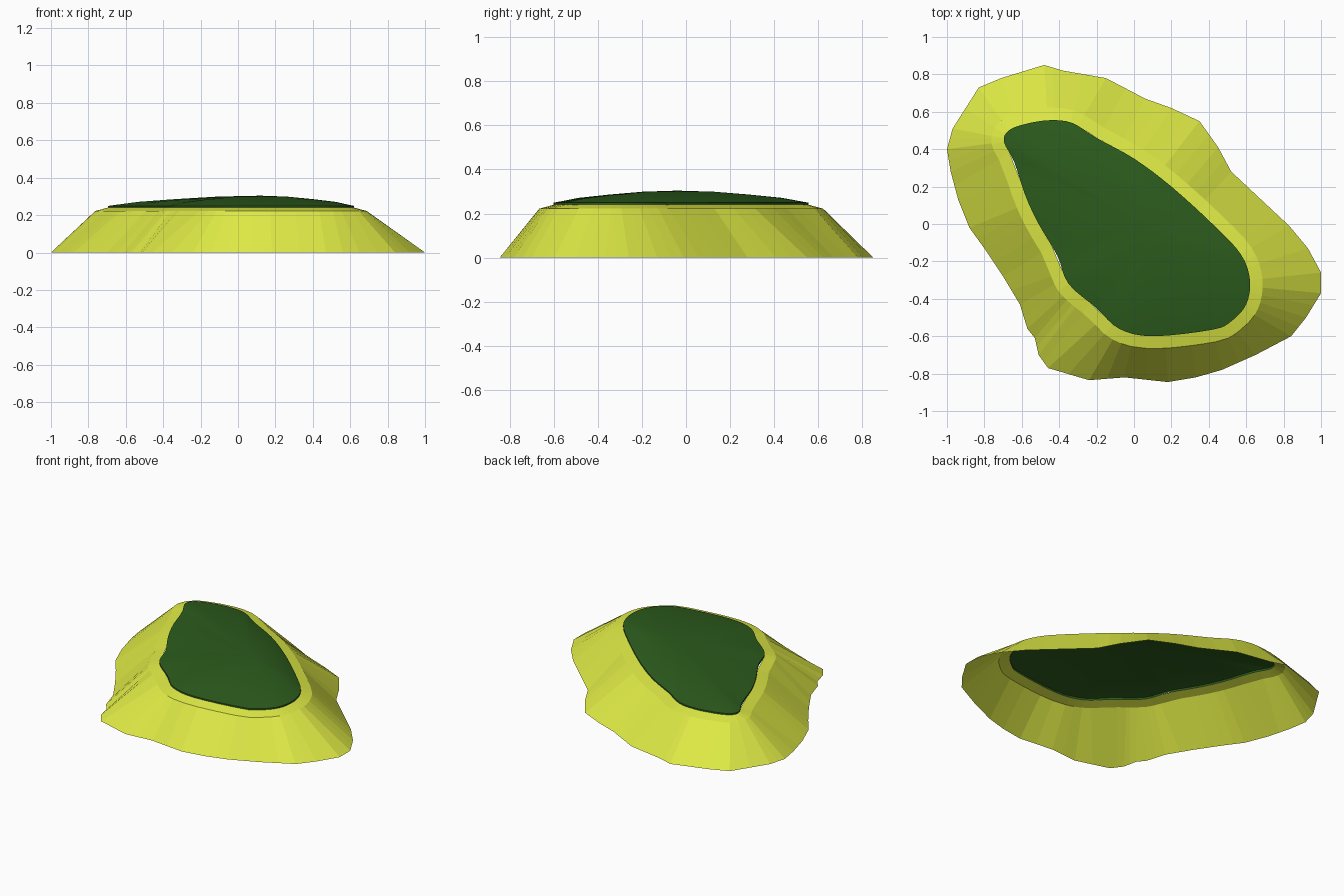
import bpy
from mathutils import Vector
from mathutils.geometry import intersect_point_line

if "Cube" in bpy.data.objects:
    bpy.data.objects.remove(bpy.data.objects["Cube"])

# Outline of the foot of the slope, and of the grass patch (x, y)
FOOT = [(-1, .40), (-.97, .51), (-.83, .73), (-.71, .78), (-.48, .85), (-.38, .82),
        (-.15, .78), (.06, .67), (.2, .62), (.35, .55), (.45, .41), (.52, .28),
        (.68, .13), (.83, -.01), (.93, -.13), (1, -.26), (1, -.37), (.92, -.5),
        (.84, -.6), (.65, -.7), (.47, -.78), (.33, -.82), (.18, -.845), (-.05, -.82),
        (-.24, -.835), (-.46, -.77), (-.51, -.70), (-.53, -.61), (-.57, -.56),
        (-.61, -.43), (-.70, -.28), (-.8, -.13), (-.88, -.02), (-.94, .13), (-.98, .28)]
GRASS = [(-.695, .44), (-.67, .5), (-.58, .535), (-.45, .555), (-.33, .54), (-.2, .46),
         (0, .35), (.2, .20), (.42, 0), (.57, -.16), (.62, -.3), (.6, -.43),
         (.52, -.52), (.42, -.565), (.1, -.6), (-.08, -.56), (-.2, -.45),
         (-.35, -.32), (-.41, -.17), (-.51, 0), (-.58, .15), (-.64, .33)]


def material(name, rgb):
    m = bpy.data.materials.new(name)
    m.diffuse_color = (*rgb, 1)
    m.use_nodes = True
    m.node_tree.nodes["Principled BSDF"].inputs["Base Color"].default_value = m.diffuse_color
    return m


def subdivide(pts, n, smooth):
    """Closed outline with n points per span, straight or Catmull-Rom."""
    p = [Vector(q) for q in pts]
    out = []
    for i in range(len(p)):
        a, b, c, d = (p[(i + k) % len(p)] for k in (-1, 0, 1, 2))
        for j in range(n):
            t = j / n
            if smooth:
                out.append(.5 * (2 * b + (c - a) * t + (2 * a - 5 * b + 4 * c - d) * t * t
                                 + (3 * b - a - 3 * c + d) * t ** 3))
            else:
                out.append(b.lerp(c, t))
    return out


def closest(p, loop):
    """Closest point to p on a closed outline."""
    best = None
    for a, b in zip(loop, loop[1:] + loop[:1]):
        t = intersect_point_line(p, a, b)[1]
        q = a.lerp(b, min(max(t, 0), 1))
        if best is None or (p - q).length < (p - best).length:
            best = q
    return best


def loft(name, rings, mat, tip=None):
    """Join clockwise rings of (outline, z) from the bottom up, with optional centre tip."""
    n = len(rings[0][0])
    verts = [(p.x, p.y, z) for loop, z in rings for p in loop]
    faces = [(r * n + i, r * n + n + i, r * n + n + (i + 1) % n, r * n + (i + 1) % n)
             for r in range(len(rings) - 1) for i in range(n)]
    if tip:
        base = (len(rings) - 1) * n
        faces += [(base + i, len(verts), base + (i + 1) % n) for i in range(n)]
        verts.append(tip)
    me = bpy.data.meshes.new(name)
    me.from_pydata(verts, [], faces)
    me.materials.append(mat)
    ob = bpy.data.objects.new(name, me)
    bpy.context.collection.objects.link(ob)
    return ob


grass = subdivide(GRASS, 4, True)

# Sandy slope: open faceted skirt, then a shallow shoulder up to the grass
foot = subdivide(FOOT, 2, False)
lip = [closest(p, grass) for p in foot]
shoulder = [q + (p - q).normalized() * .067 for p, q in zip(foot, lip)]
loft("sand_slope", [(foot, 0), (shoulder, .222), (lip, .24)],
     material("sand", (.74, .83, .06)))

# Grass top: thin rim and a low dome
peak = Vector((.12, -.04))
rings = [(grass, .237)]
for s, z in ((1, .249), (.8, .271), (.55, .286), (.28, .299)):
    rings.append(([peak.lerp(p, s) for p in grass], z))
top = loft("grass_top", rings, material("grass", (.025, .105, .012)), (peak.x, peak.y, .304))
bpy.context.view_layer.objects.active = top
top.select_set(True)
bpy.ops.object.shade_smooth_by_angle()
